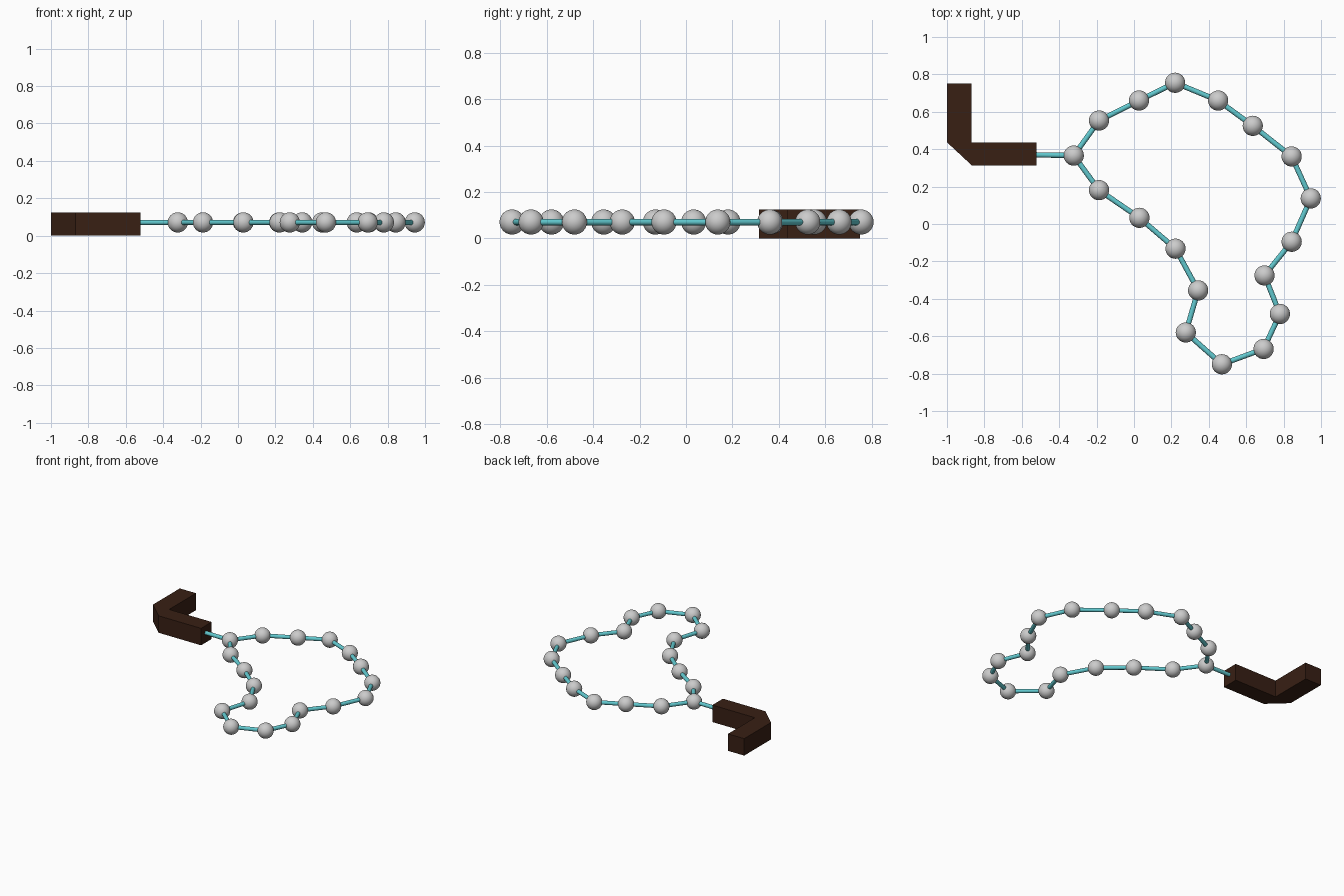
import bpy, bmesh
from mathutils import Vector

if "Cube" in bpy.data.objects:
    bpy.data.objects.remove(bpy.data.objects["Cube"])

Z = 0.071
BEAD_R = 0.054
CORD_R = 0.014

def material(name, color):
    m = bpy.data.materials.new(name)
    m.diffuse_color = color
    m.use_nodes = True
    m.node_tree.nodes["Principled BSDF"].inputs["Base Color"].default_value = m.diffuse_color
    return m

brown = material("dark_wood", (0.04, 0.014, 0.007, 1))
teal = material("teal_cord", (0.12, 0.58, 0.62, 1))

def smooth(obj):
    bpy.ops.object.select_all(action='DESELECT')
    obj.select_set(True)
    bpy.context.view_layer.objects.active = obj
    bpy.ops.object.shade_smooth_by_angle()

def bead(i, p):
    bpy.ops.mesh.primitive_uv_sphere_add(segments=32, ring_count=16, radius=BEAD_R, location=p)
    obj = bpy.context.object
    obj.name = f"bead_{i:02d}"
    smooth(obj)

def cord(name, a, b):
    d = b - a
    bpy.ops.mesh.primitive_cylinder_add(vertices=24, radius=CORD_R, depth=d.length, location=(a + b) / 2)
    obj = bpy.context.object
    obj.name = name
    obj.rotation_euler = d.to_track_quat('Z', 'Y').to_euler()
    obj.data.materials.append(teal)
    smooth(obj)

# Closed loop of beads joined by cord segments
path = [(-0.322, 0.366), (-0.187, 0.553), (0.027, 0.66), (0.22, 0.755), (0.45, 0.66),
        (0.635, 0.525), (0.843, 0.361), (0.945, 0.137), (0.843, -0.095), (0.698, -0.275),
        (0.78, -0.481), (0.693, -0.668), (0.47, -0.75), (0.277, -0.58), (0.343, -0.355),
        (0.222, -0.132), (0.029, 0.033), (-0.187, 0.181)]
points = [Vector((x, y, Z)) for x, y in path]
for i, p in enumerate(points):
    bead(i, p)
    cord(f"cord_{i:02d}", p, points[(i + 1) % len(points)])

# Cord from the loop to the handle
cord("handle_cord", Vector((-0.54, 0.37, Z)), points[0])

# Bent handle: L profile with a chamfered corner, extruded upward
profile = [(-1, 0.75), (-1, 0.437), (-0.868, 0.314), (-0.521, 0.314), (-0.521, 0.437),
           (-0.868, 0.437), (-0.868, 0.75)]
bm = bmesh.new()
base = bm.faces.new([bm.verts.new((x, y, 0)) for x, y in profile])
top = bmesh.ops.extrude_face_region(bm, geom=[base], use_keep_orig=True)
bmesh.ops.translate(bm, vec=(0, 0, 0.125),
                    verts=[g for g in top["geom"] if isinstance(g, bmesh.types.BMVert)])
bmesh.ops.recalc_face_normals(bm, faces=bm.faces)
mesh = bpy.data.meshes.new("handle")
bm.to_mesh(mesh)
bm.free()
mesh.materials.append(brown)
bpy.context.collection.objects.link(bpy.data.objects.new("handle", mesh))
